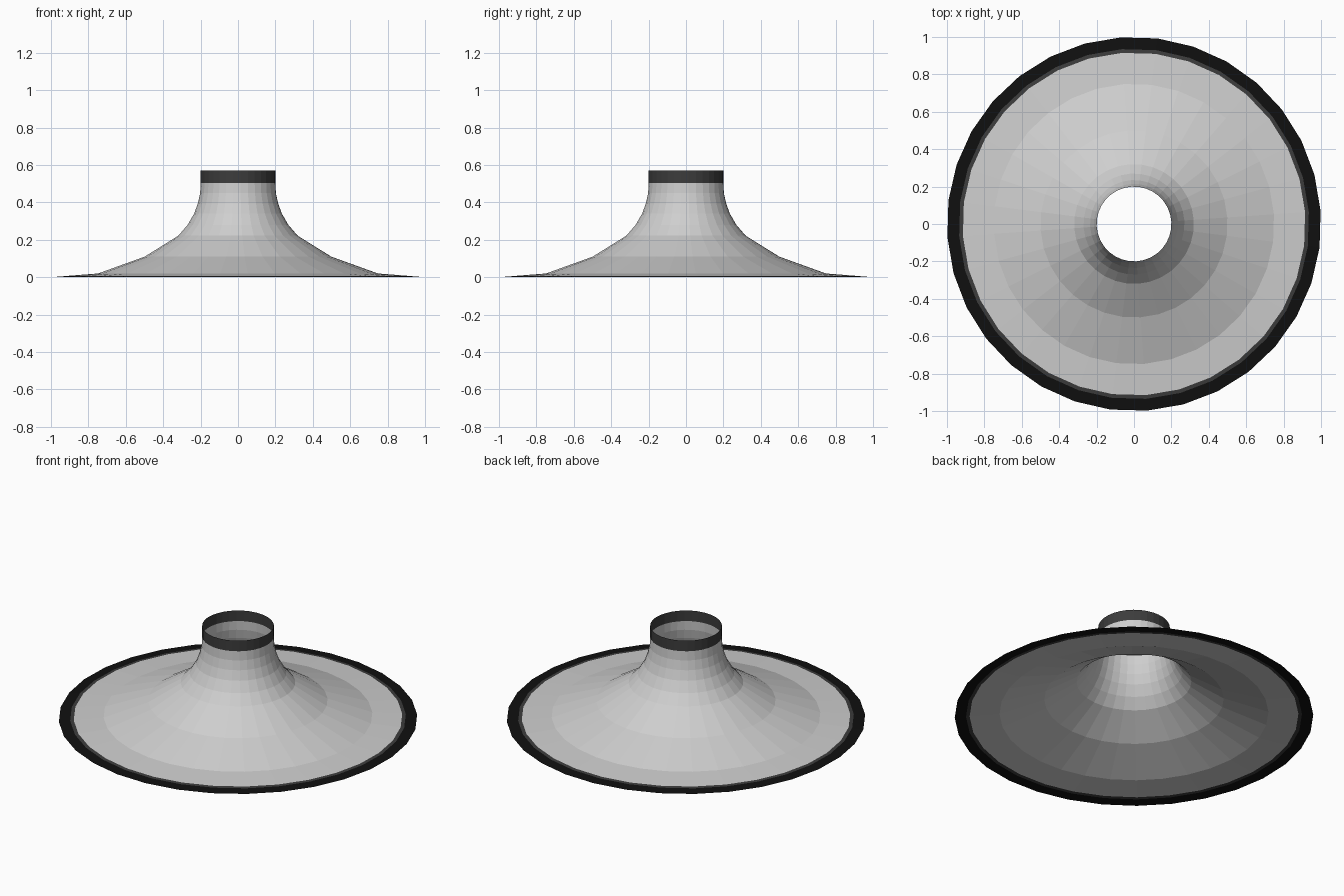
import bpy, bmesh, math

if "Cube" in bpy.data.objects:
    bpy.data.objects.remove(bpy.data.objects["Cube"])

SIDES = 32
TWIST = math.radians(4)   # slight rotation of the facets, as seen from above


def material(name, v):
    m = bpy.data.materials.new(name)
    m.diffuse_color = (v, v, v, 1)
    m.use_nodes = True
    m.node_tree.nodes["Principled BSDF"].inputs["Base Color"].default_value = m.diffuse_color
    return m


light = material("light grey", 0.62)
dark = material("dark grey", 0.045)
black = material("black", 0.005)


def lathe(name, profile, mats):
    """Open surface of revolution; profile rows are (radius, z, material of the band below)."""
    bm = bmesh.new()
    rings = []
    for r, z, _ in profile:
        rings.append([bm.verts.new((r * math.cos(TWIST + math.tau * i / SIDES),
                                    r * math.sin(TWIST + math.tau * i / SIDES), z))
                      for i in range(SIDES)])
    for k in range(len(rings) - 1):
        a, b = rings[k], rings[k + 1]
        for i in range(SIDES):
            j = (i + 1) % SIDES
            f = bm.faces.new((a[i], b[i], b[j], a[j]))
            f.material_index = profile[k][2]
    me = bpy.data.meshes.new(name)
    bm.to_mesh(me)
    bm.free()
    for m in mats:
        me.materials.append(m)
    ob = bpy.data.objects.new(name, me)
    bpy.context.collection.objects.link(ob)
    return ob


# Flared skirt: neck collar, curved throat, shallow cone, dark edge band
lathe("flared_skirt", [
    (0.20, 0.57, 1), (0.20, 0.505, 0), (0.203, 0.45, 0), (0.215, 0.395, 0),
    (0.235, 0.34, 0), (0.27, 0.28, 0), (0.32, 0.222, 0), (0.50, 0.11, 0),
    (0.75, 0.02, 0), (0.917, 0.007, 1), (0.937, 0.005, 2), (1.0, 0.0, 2)],
    [light, dark, black])
